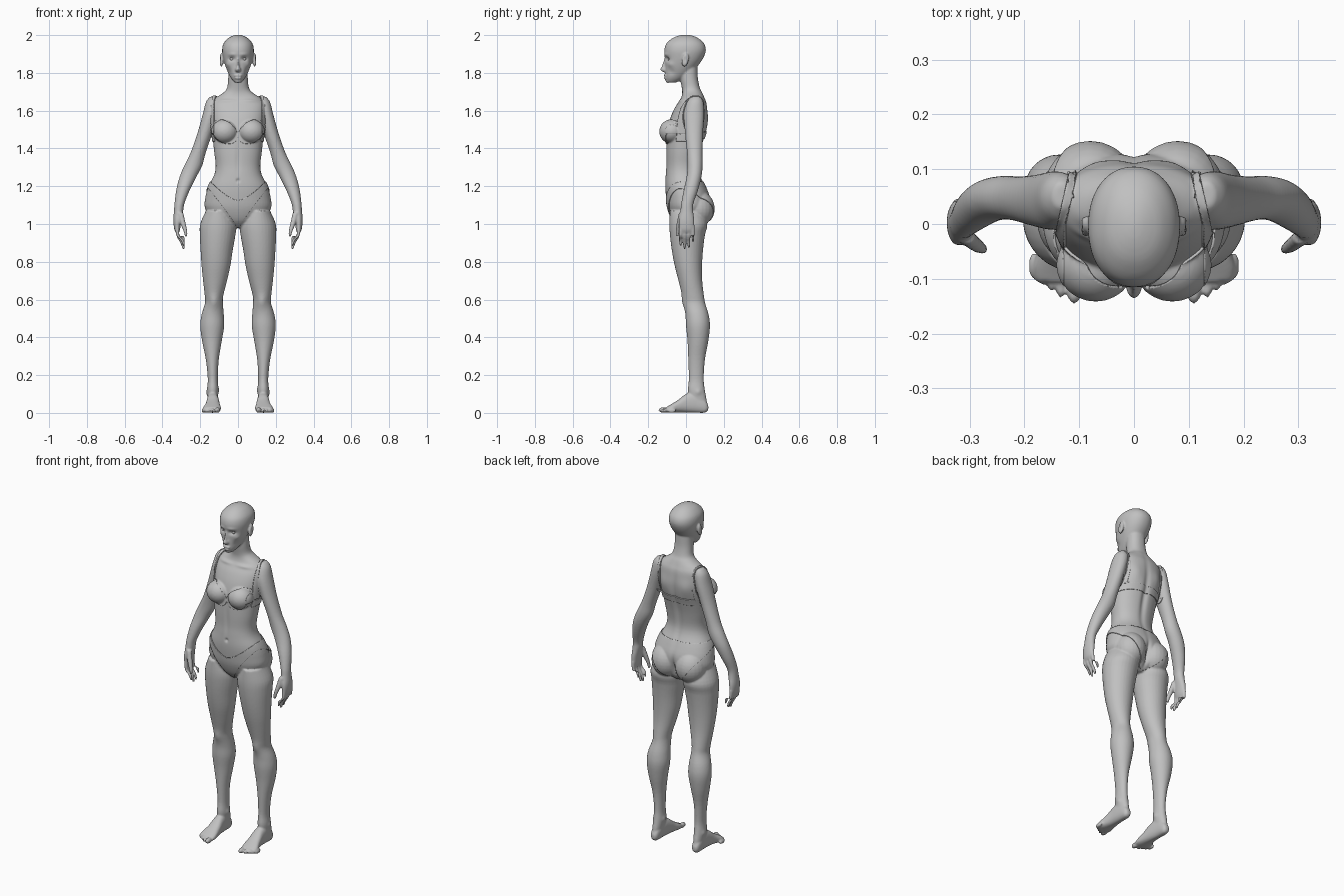
import bpy
import bmesh
from math import sin, cos, pi, exp, hypot, copysign
from mathutils import Vector, Matrix, Euler

if "Cube" in bpy.data.objects:
    bpy.data.objects.remove(bpy.data.objects["Cube"])

CM = 0.01
GREY = (0.53, 0.53, 0.53, 1)
grey = bpy.data.materials.new("plain_grey")
grey.use_nodes = True
grey.diffuse_color = GREY
for node in grey.node_tree.nodes:
    if node.type == "BSDF_PRINCIPLED":
        node.inputs["Base Color"].default_value = GREY


def new_object(name, mesh):
    mesh.name = name
    mesh.materials.clear()
    mesh.materials.append(grey)
    mesh.shade_smooth()
    obj = bpy.data.objects.new(name, mesh)
    bpy.context.scene.collection.objects.link(obj)
    return obj


def spline(rows, steps=4):
    """Smooth rows of numbers with a Catmull-Rom curve."""
    ext = [rows[0], *rows, rows[-1]]
    for i in range(len(rows) - 1):
        for k in range(steps):
            t = k / steps
            yield [0.5 * (2 * b + (c - a) * t + (2 * a - 5 * b + 4 * c - d) * t * t
                          + (3 * b - a - 3 * c + d) * t ** 3)
                   for a, b, c, d in zip(*ext[i:i + 4])]
    yield rows[-1]


def loft(bm, rows, along_y=False, mirror=False, sides=32, power=2):
    """Rows hold position, x range and depth range in hundredths; a short row is symmetric in x."""
    rows = [r if len(r) == 5 else (r[0], -r[1], *r[1:]) for r in rows]
    for sign in ((1, -1) if mirror else (1,)):
        rings = []
        for t, x0, x1, d0, d1 in spline(rows):
            ring = []
            for i in range(sides):
                c, s = cos(2 * pi * i / sides), sin(2 * pi * i / sides)
                c, s = (copysign(abs(v) ** (2 / power), v) for v in (c, s))
                x = sign * (x0 + x1 + (x1 - x0) * c) / 2
                d = (d0 + d1 + (d1 - d0) * s) / 2
                co = (x, t, d) if along_y else (x, d, t)
                ring.append(bm.verts.new(Vector(co) * CM))
            rings.append(ring)
        for low, high in zip(rings, rings[1:]):
            for i in range(sides):
                j = (i + 1) % sides
                bm.faces.new((low[i], low[j], high[j], high[i]))
        bm.faces.new(rings[0][::-1])
        bm.faces.new(rings[-1])


def blob(bm, centre, radii, tilt=0):
    """Ellipsoid, mirrored when it is off the centre line."""
    for sign in ((1, -1) if centre[0] else (1,)):
        place = Matrix.LocRotScale(Vector((sign * centre[0], *centre[1:])) * CM,
                                   Euler((tilt, 0, 0)), Vector(radii) * CM)
        bmesh.ops.create_uvsphere(bm, u_segments=24, v_segments=16, radius=1, matrix=place)


bm = bmesh.new()
# torso and neck
loft(bm, [(98, 5, -3, 6), (102, 12, -7, 10), (108, 17.3, -9.5, 12), (114, 17.3, -10.5, 12.3),
          (120, 15.6, -11, 10.2), (126, 12.6, -10.8, 7.5), (131, 11.8, -10.5, 6.8),
          (138, 12.6, -10.5, 7.8), (145, 13.3, -10.3, 9.6), (150, 13.8, -9.8, 11),
          (156, 14.4, -8.3, 11.6), (161, 14.5, -6.2, 11.3), (164.5, 13.8, -4, 10.8),
          (167, 11.5, -2.5, 9.8), (169.5, 7.8, -2, 8.7), (172, 5.8, -2.2, 7.4),
          (177, 5.2, -3, 6.3), (183, 5, -3, 6)], sides=48, power=2.2)
blob(bm, (7, -7.5, 149), (6.6, 6.2, 6))
blob(bm, (8, 6, 108), (8.5, 8.8, 9.5))

# legs
loft(bm, [(107, 4, 17, -8.5, 9), (100, 1, 20, -8.8, 11.3), (94, 1.4, 20.2, -8.5, 10),
          (86, 2.8, 19.8, -7.5, 9), (78, 4, 19.3, -6, 8.5), (70, 5.8, 18.5, -4, 8.6),
          (62, 7.8, 17.6, -2, 9.5), (58, 8, 17.5, -1.2, 10.2), (52, 7.5, 19.3, -.3, 12),
          (46, 7.3, 20, 0, 12.7), (38, 8.6, 19, .8, 11.8), (28, 10.2, 17, 1.2, 10),
          (18, 10.7, 16, 1.5, 9.4), (12, 10.4, 16.4, 1, 10), (6, 11, 16, 2, 11),
          (2, 11.5, 15.5, 3, 10.5)], mirror=True)

# feet and toes
loft(bm, [(11.8, 12.3, 14.7, 1.5, 4), (10, 11.2, 15.8, .1, 7), (5, 10.6, 16.3, .1, 11),
          (0, 10, 16.6, .2, 10), (-4, 9.5, 17.3, .2, 7), (-8, 9, 18.5, .1, 4.5),
          (-10.5, 9.4, 18, .2, 3)], along_y=True, mirror=True, power=2.4)
blob(bm, (10.9, -12, 1.5), (1.4, 2.6, 1.5))
for i in range(4):
    blob(bm, (13.4 + 1.65 * i, -11.2 + 1.2 * i, 1.2), (.85, 2.4, 1.2))

# arms and palms
loft(bm, [(167.4, 11.8, 14.8, 3, 7.5), (164.5, 9.5, 17, .5, 9.2), (158, 10.8, 18.7, -1, 9.6),
          (148, 13.6, 21.5, -.5, 9), (138, 17, 25, .5, 8.7), (131, 18.9, 28.4, .8, 8.8),
          (125, 22, 30.9, .3, 8.2), (118, 25.5, 32.7, -1.2, 6.4), (111, 28.3, 33.6, -2.5, 4),
          (107, 29, 33.9, -3, 3.8), (102, 30, 34.2, -3.9, 4.4), (97.5, 30.6, 33.8, -3.7, 4.3),
          (95.5, 31.2, 33, -3.2, 3.8)], mirror=True)

# fingers and thumbs
for i, tip in enumerate((88.5, 86.6, 87.3, 90.5)):
    y = -2.9 + 2.2 * i
    loft(bm, [(99, 31.2, 33.2, y - .9, y + .9), (94, 30.9, 32.7, y - .95, y + .95),
              (tip + 3, 28.6, 30.4, y - .85, y + .85), (tip, 28, 29.3, y - .5, y + .5)],
         mirror=True, sides=16)
loft(bm, [(106, 29, 32, -3.8, -1), (100, 27.6, 30.4, -5, -2.4), (96, 26.8, 28.8, -5.5, -3.5),
          (93.5, 26.8, 28.2, -5.4, -4)], mirror=True, sides=16)

# head, nose, lips and ears
loft(bm, [(175, 2, -10, -5), (177, 3.6, -10.9, -1), (180, 5.2, -11, 3), (184, 6.8, -11, 6.5),
          (188, 7.9, -11.2, 9.2), (192, 8.4, -11.5, 10.5), (195.5, 7.7, -10.4, 9.6),
          (198.3, 5.3, -7.3, 6.6), (199.7, 2.6, -4, 3.4), (200.2, .6, -1.2, .6)],
     sides=48, power=2.15)
loft(bm, [(190, .7, -11, -8), (187, .7, -11.7, -8), (183.5, .9, -12.9, -8),
          (181.7, 1.6, -13.7, -8), (180.5, 1.3, -12.2, -8)], sides=24)
blob(bm, (0, -10.9, 178.6), (2.2, 1, .6))
blob(bm, (0, -10.8, 177.3), (1.9, 1, .65))
blob(bm, (0, -9.6, 175.8), (1.8, 1.2, 1.2))
blob(bm, (8.8, -.4, 186.8), (1.1, 1.8, 3.6), tilt=-.2)

bmesh.ops.recalc_face_normals(bm, faces=bm.faces)
raw = bpy.data.meshes.new("body")
bm.to_mesh(raw)
bm.free()
body = new_object("body", raw)

# fuse the parts into one skin
fuse = body.modifiers.new("fuse", "REMESH")
fuse.mode = "VOXEL"
fuse.voxel_size = 0.005
soften = body.modifiers.new("soften", "SMOOTH")
soften.factor = 0.5
soften.iterations = 4
bpy.context.view_layer.update()
skin = bpy.data.meshes.new_from_object(body.evaluated_get(bpy.context.evaluated_depsgraph_get()))
body.modifiers.clear()
body.data = skin
bpy.data.meshes.remove(raw)

# soft sculpting: centre, reach and push, mirrored in x
SCULPT = {
    "eye_socket": ((3.2, -10, 187.4), (1.8, 3, 1.1), (0, 1.3, 0)),
    "brow": ((3, -10.5, 189.8), (2.4, 3, .8), (0, -.35, 0)),
    "cheekbone": ((5, -8, 184.5), (2, 2, 1.4), (.3, -.3, 0)),
    "cheek_hollow": ((4.8, -8, 180.5), (1.6, 2.5, 1.8), (-.3, .3, 0)),
    "mouth_line": ((0, -11.8, 178), (2, 1.5, .35), (0, .35, 0)),
    "ear_bowl": ((9.8, -.5, 187), (1, .9, 1.7), (-.6, 0, 0)),
    "collarbone": ((7, -3.5, 165.3), (5, 3, .9), (0, -.5, .2)),
    "shoulder_blade": ((7.5, 11, 155), (4, 4, 5), (0, .7, 0)),
    "spine": ((0, 9.5, 142), (1.8, 5, 18), (0, -1.1, 0)),
    "cleft": ((0, 12, 106), (1.3, 6, 6), (0, -2, 0)),
    "belly_line": ((0, -11, 134), (1.3, 3, 8), (0, .4, 0)),
    "navel": ((0, -11, 123), (.8, 2, .9), (0, .9, 0)),
    "kneecap": ((12.7, -1.5, 59), (2.6, 3, 3.5), (0, -.7, 0)),
    "outer_ankle": ((16, 6.5, 11), (1.3, 1.5, 1.5), (.5, 0, 0)),
    "inner_ankle": ((10.7, 5.5, 12), (1.3, 1.5, 1.5), (-.5, 0, 0)),
}
for vert in skin.vertices:
    x, y, z = vert.co / CM
    move = Vector()
    for (cx, cy, cz), (rx, ry, rz), push in SCULPT.values():
        if abs(z - cz) < 3 * rz:
            far = ((abs(x) - cx) / rx) ** 2 + ((y - cy) / ry) ** 2 + ((z - cz) / rz) ** 2
            move += Vector(push) * exp(-far)
    move.x = copysign(1, x) * move.x
    vert.co += move * CM
    vert.co.z = max(vert.co.z, 0)
skin.materials.clear()
skin.materials.append(grey)
skin.shade_smooth()

# eyes
for side, sign in (("left", 1), ("right", -1)):
    bm = bmesh.new()
    bmesh.ops.create_uvsphere(bm, u_segments=24, v_segments=16, radius=.0125,
                              matrix=Matrix.Translation((sign * .032, -.084, 1.874)))
    mesh = bpy.data.meshes.new("eye")
    bm.to_mesh(mesh)
    bm.free()
    new_object(side + "_eye", mesh)


def garment(name, inside, thickness):
    """Copy the skin where inside(x, y, z) is positive, trim its edge smoothly and thicken it."""
    def value(p):
        return inside(abs(p.x), p.y, p.z)
    bm = bmesh.new()
    bm.from_mesh(skin)
    bm.normal_update()
    level = {v: value(v.co) for v in bm.verts}
    bmesh.ops.delete(bm, geom=[f for f in bm.faces if all(level[v] <= 0 for v in f.verts)],
                     context="FACES")
    eps = .0005
    axes = [Vector(a) * eps for a in ((1, 0, 0), (0, 1, 0), (0, 0, 1))]
    for v in bm.verts:
        for _ in range(2):
            here = value(v.co)
            if here < 0:
                slope = Vector([(value(v.co + a) - value(v.co - a)) / (2 * eps) for a in axes])
                slope -= v.normal * slope.dot(v.normal)
                step = slope * (-here / max(slope.length_squared, .01))
                v.co += step * min(1, .006 / max(step.length, eps))
    mesh = bpy.data.meshes.new(name)
    bm.to_mesh(mesh)
    bm.free()
    solid = new_object(name, mesh).modifiers.new("thickness", "SOLIDIFY")
    solid.thickness = thickness
    solid.offset = 1


def briefs(x, y, z):
    back = min(max((y + .04) / .08, 0), 1)
    top = (1.125 + .11 * (x / .155) ** 1.5) * (1 - back) + 1.222 * back
    low = (.975 + .22 * (x / .16) ** .9) * (1 - back) + (.985 + .19 * (x / .17) ** 1.6) * back
    return min(top - z, z - low, .215 - x)


def bra(x, y, z):
    rise = z - 1.487 - .35 * (x - .07)
    cup = min(.06 * (1 - hypot((x - .07) / .067, rise / .058)), -.02 - y)
    band = min(.018 - abs(z - 1.456 - .15 * max(y, 0)), .143 - x, y + .05)
    gore = min(.008 - abs(z - 1.468), .03 - x, -y)
    return max(cup, band, gore)


def straps(x, y, z):
    path = .132 - .22 * max(y, 0)
    return min(.008 - abs(x - path), z - 1.48)


garment("briefs", briefs, .004)
garment("bra", bra, .005)
garment("bra_straps", straps, .006)
